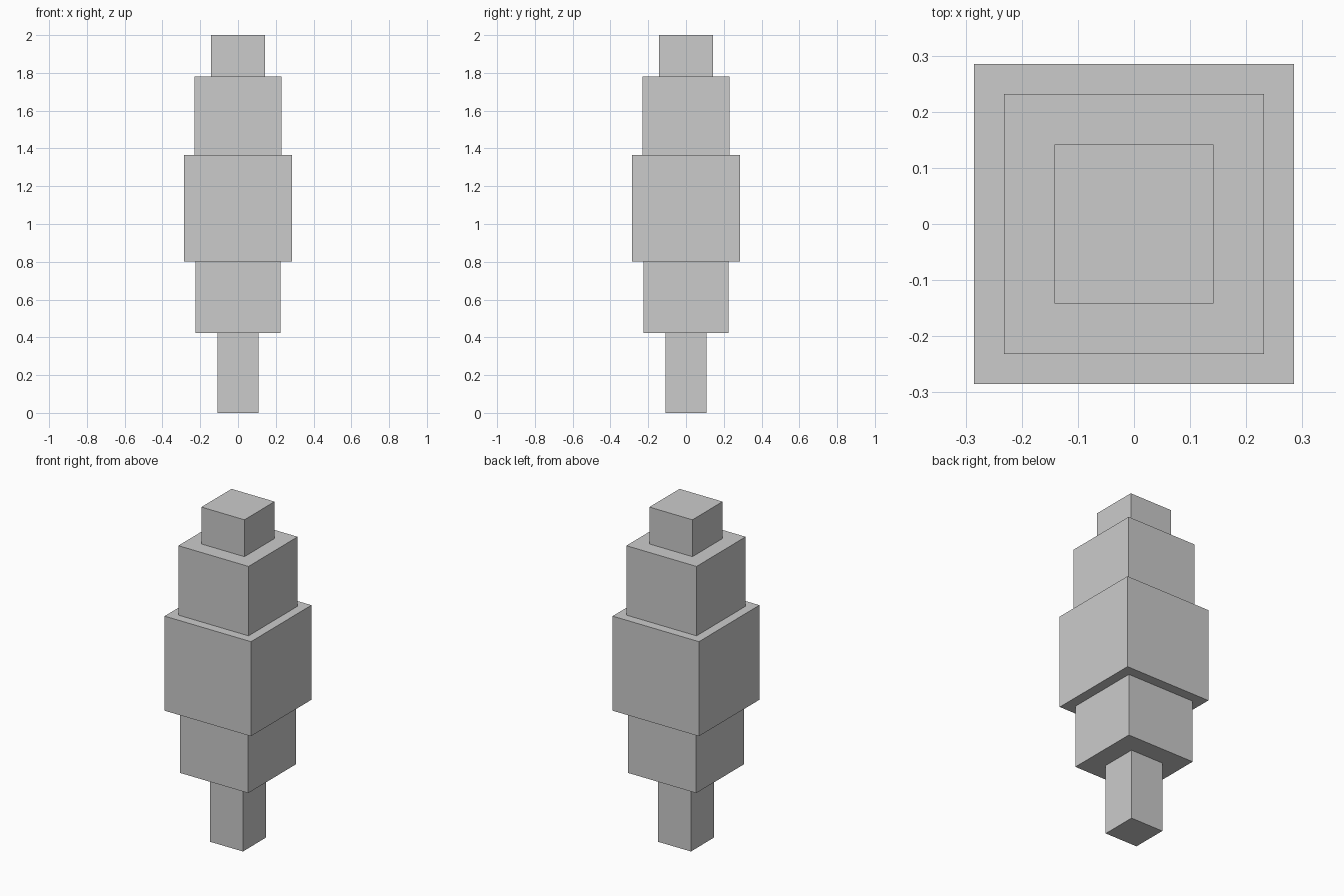
import bpy

if "Cube" in bpy.data.objects:
    bpy.data.objects.remove(bpy.data.objects["Cube"])

# Stacked square blocks: name, width, bottom z, top z
BLOCKS = [
    ("base_post", 0.217, 0.0, 0.424),
    ("lower_block", 0.45, 0.424, 0.802),
    ("middle_block", 0.57, 0.802, 1.366),
    ("upper_block", 0.463, 1.366, 1.78),
    ("top_block", 0.284, 1.78, 2.0),
]


def add_block(name, width, z0, z1):
    bpy.ops.mesh.primitive_cube_add(size=1, location=(0, 0, (z0 + z1) / 2))
    block = bpy.context.object
    block.name = name
    block.scale = (width, width, z1 - z0)
    bpy.ops.object.transform_apply(location=False, rotation=False, scale=True)


for spec in BLOCKS:
    add_block(*spec)
